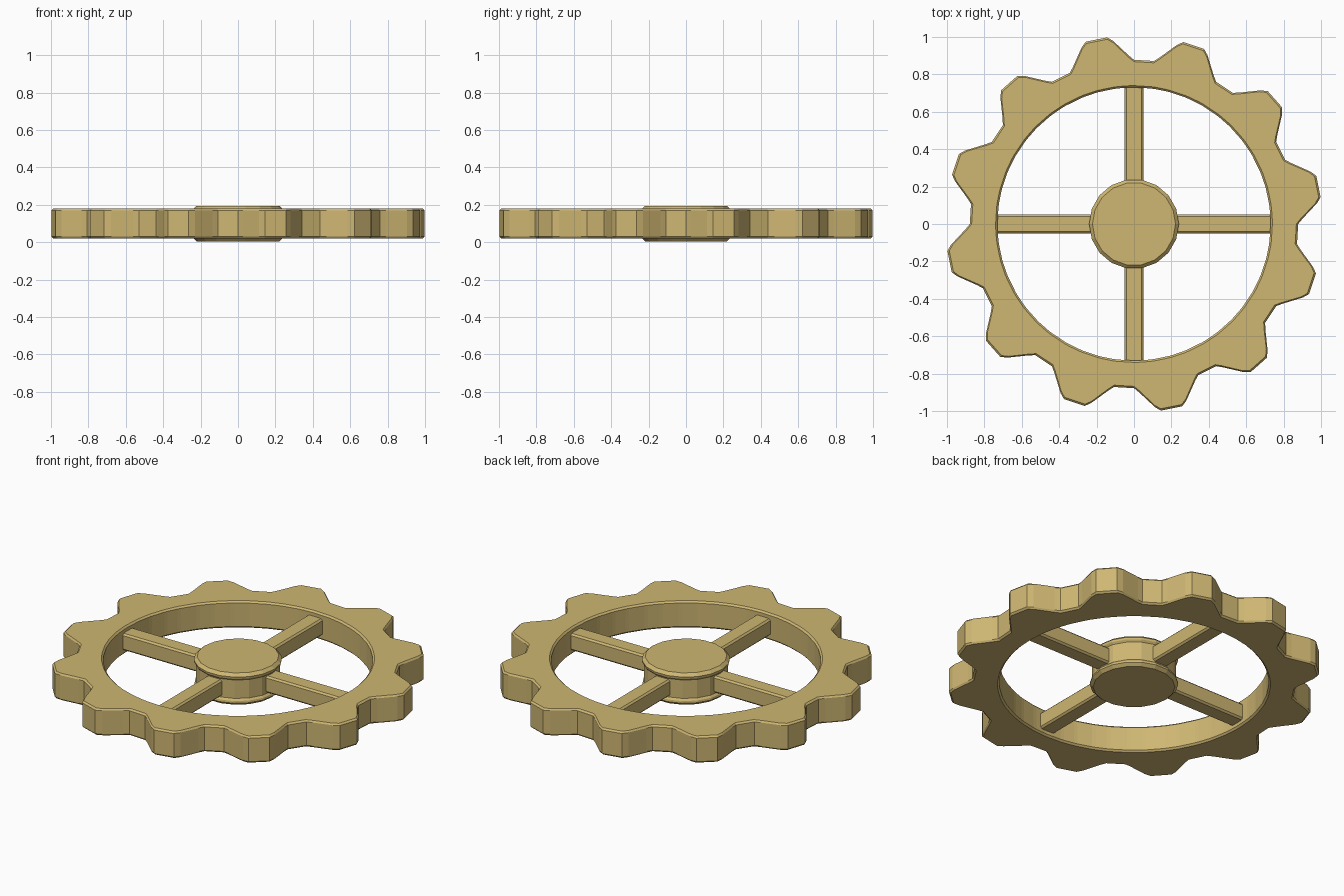
import bpy, bmesh, math

cube = bpy.data.objects.get("Cube")
if cube:
    bpy.data.objects.remove(cube, do_unlink=True)

TEETH = 12
PHASE = 11.5      # angle of the first tooth, degrees
MID = 0.1         # height of the centre plane

tan = bpy.data.materials.new("tan wood")
tan.use_nodes = True
colour = (0.62, 0.47, 0.17, 1)
tan.diffuse_color = colour
tan.node_tree.nodes["Principled BSDF"].inputs["Base Color"].default_value = colour


def finish(name, bm):
    bmesh.ops.recalc_face_normals(bm, faces=bm.faces)
    mesh = bpy.data.meshes.new(name)
    bm.to_mesh(mesh)
    bm.free()
    mesh.materials.append(tan)
    obj = bpy.data.objects.new(name, mesh)
    bpy.context.collection.objects.link(obj)
    return obj


def sweep(name, sections, closed):
    """Join (angle, [(radius, z), ...]) sections around the axle."""
    bm = bmesh.new()
    loops = [[bm.verts.new((r * math.cos(a), r * math.sin(a), z)) for r, z in pts]
             for a, pts in sections]
    size = len(loops[0])
    for i, loop in enumerate(loops):
        after = loops[(i + 1) % len(loops)]
        for j in range(size if closed else size - 1):
            k = (j + 1) % size
            bm.faces.new((loop[j], after[j], after[k], loop[k]))
    if not closed:
        bm.faces.new([loop[0] for loop in loops])
        bm.faces.new([loop[-1] for loop in loops])
    return finish(name, bm)


# Toothed rim: one tooth outline as (degrees from tooth centre, radius)
tooth = [(-11.5, 0.878), (-9.8, 0.9), (-5, 0.985), (-3.3, 1.008),
         (3.3, 1.008), (5, 0.985), (9.8, 0.9), (11.5, 0.878)]
half, inner, bevel = 0.08, 0.73, 0.01


def rim_section(outer):
    upper = [(inner, half - bevel), (inner + bevel, half),
             (outer - bevel, half), (outer, half - bevel)]
    both = upper + [(r, -z) for r, z in reversed(upper)]
    return [(r, MID + z) for r, z in both]


sweep("toothed_rim",
      [(math.radians(PHASE + n * 360 / TEETH + turn), rim_section(radius))
       for n in range(TEETH) for turn, radius in tooth], True)

# Hub: a drum with slightly flared, chamfered ends
end = [(0.222, 0.095), (0.24, 0.078), (0.238, 0.066), (0.228, 0.055)]
hub_profile = [(r, MID + z) for r, z in end + [(r, -z) for r, z in reversed(end)]]
SIDES = 18
sweep("hub", [(math.tau * i / SIDES, hub_profile) for i in range(SIDES)], False)

# Four square spokes with softened long edges
for n, side in enumerate(("left", "back", "right", "front")):
    bm = bmesh.new()
    bmesh.ops.create_cube(bm, size=1)
    bmesh.ops.scale(bm, vec=(0.55, 0.1, 0.1), verts=bm.verts)
    long_edges = [e for e in bm.edges
                  if abs(e.verts[0].co.x - e.verts[1].co.x) > 0.2]
    bmesh.ops.bevel(bm, geom=long_edges, offset=0.01, segments=1,
                    affect='EDGES', profile=0.5)
    spoke = finish(side + "_spoke", bm)
    angle = n * math.pi / 2
    spoke.location = (0.465 * math.cos(angle), 0.465 * math.sin(angle), MID)
    spoke.rotation_euler.z = angle
